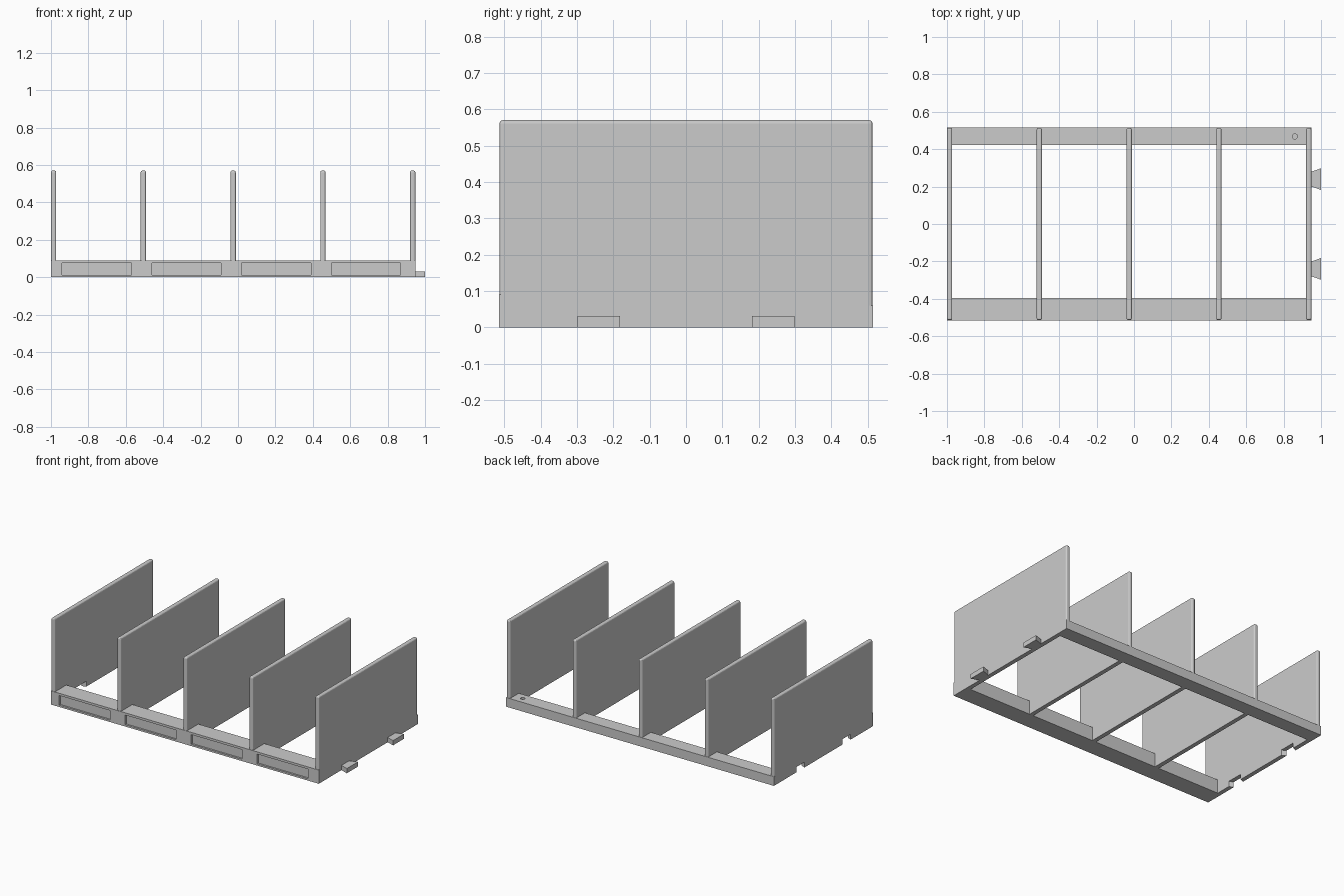
import bpy, bmesh, math

if "Cube" in bpy.data.objects:
    bpy.data.objects.remove(bpy.data.objects["Cube"])

grey = bpy.data.materials.new("plain grey")
grey.diffuse_color = (0.6, 0.6, 0.6, 1)
grey.use_nodes = True
grey.node_tree.nodes["Principled BSDF"].inputs["Base Color"].default_value = grey.diffuse_color


def finish(name, bm):
    bmesh.ops.recalc_face_normals(bm, faces=bm.faces[:])
    mesh = bpy.data.meshes.new(name)
    bm.to_mesh(mesh)
    bm.free()
    mesh.materials.append(grey)
    obj = bpy.data.objects.new(name, mesh)
    bpy.context.collection.objects.link(obj)
    return obj


def prism(name, outline, z0, z1):
    """Extrude a top-view outline from z0 to z1."""
    bm = bmesh.new()
    face = bm.faces.new([bm.verts.new((x, y, z0)) for x, y in outline])
    top = bmesh.ops.extrude_face_region(bm, geom=[face])["geom"]
    bmesh.ops.translate(bm, vec=(0, 0, z1 - z0),
                        verts=[v for v in top if isinstance(v, bmesh.types.BMVert)])
    return finish(name, bm)


def box(name, x0, x1, y0, y1, z0, z1):
    return prism(name, [(x0, y0), (x1, y0), (x1, y1), (x0, y1)], z0, z1)


def cut(obj, cutter):
    mod = obj.modifiers.new("cut", 'BOOLEAN')
    mod.operation = 'DIFFERENCE'
    mod.solver = 'EXACT'
    mod.object = cutter
    cutter.hide_render = True
    cutter.hide_set(True)


LEFT, RIGHT, HALF_Y = -1.0, 0.948, 0.515
THICK, PITCH, HEIGHT = 0.028, 0.48, 0.57

# upright dividers with rounded free edges
dividers = []
for i in range(5):
    x = LEFT + i * PITCH
    d = box(f"divider_{i + 1}", x, x + THICK, -HALF_Y + 0.002, HALF_Y - 0.002, 0, HEIGHT)
    bm = bmesh.new()
    bm.from_mesh(d.data)
    edges = [e for e in bm.edges if max(v.co.z for v in e.verts) > 0.1]
    bmesh.ops.bevel(bm, geom=edges, offset=0.009, segments=3, profile=0.5, affect='EDGES')
    bm.to_mesh(d.data)
    bm.free()
    dividers.append(d)

# front and back rails
front_rail = box("front_rail", LEFT, RIGHT, -HALF_Y, -0.395, 0, 0.09)
back_rail = box("back_rail", LEFT, RIGHT, 0.422, HALF_Y, 0, 0.06)

# shallow label recess in each bay of the front rail
for i in range(4):
    x = LEFT + i * PITCH
    cut(front_rail, box(f"label_cutter_{i + 1}", x + 0.06, x + 0.43,
                        -HALF_Y - 0.02, -HALF_Y + 0.012, 0.012, 0.075))

# small blind hole in the back rail
hole = [(0.86 + 0.014 * math.cos(a * math.pi / 8), 0.468 + 0.014 * math.sin(a * math.pi / 8))
        for a in range(16)]
cut(back_rail, prism("hole_cutter", hole, 0.025, 0.08))

# dovetail tabs on the right end, matching sockets in the left end
for side, y in (("front", -0.24), ("back", 0.24)):
    prism(f"{side}_tab", [(RIGHT - 0.004, y - 0.038), (1.0, y - 0.058),
                          (1.0, y + 0.058), (RIGHT - 0.004, y + 0.038)], 0, 0.031)
    cut(dividers[0], prism(f"{side}_socket_cutter",
                           [(LEFT - 0.01, y - 0.038), (LEFT + 0.045, y - 0.061),
                            (LEFT + 0.045, y + 0.061), (LEFT - 0.01, y + 0.038)], -0.02, 0.035))
